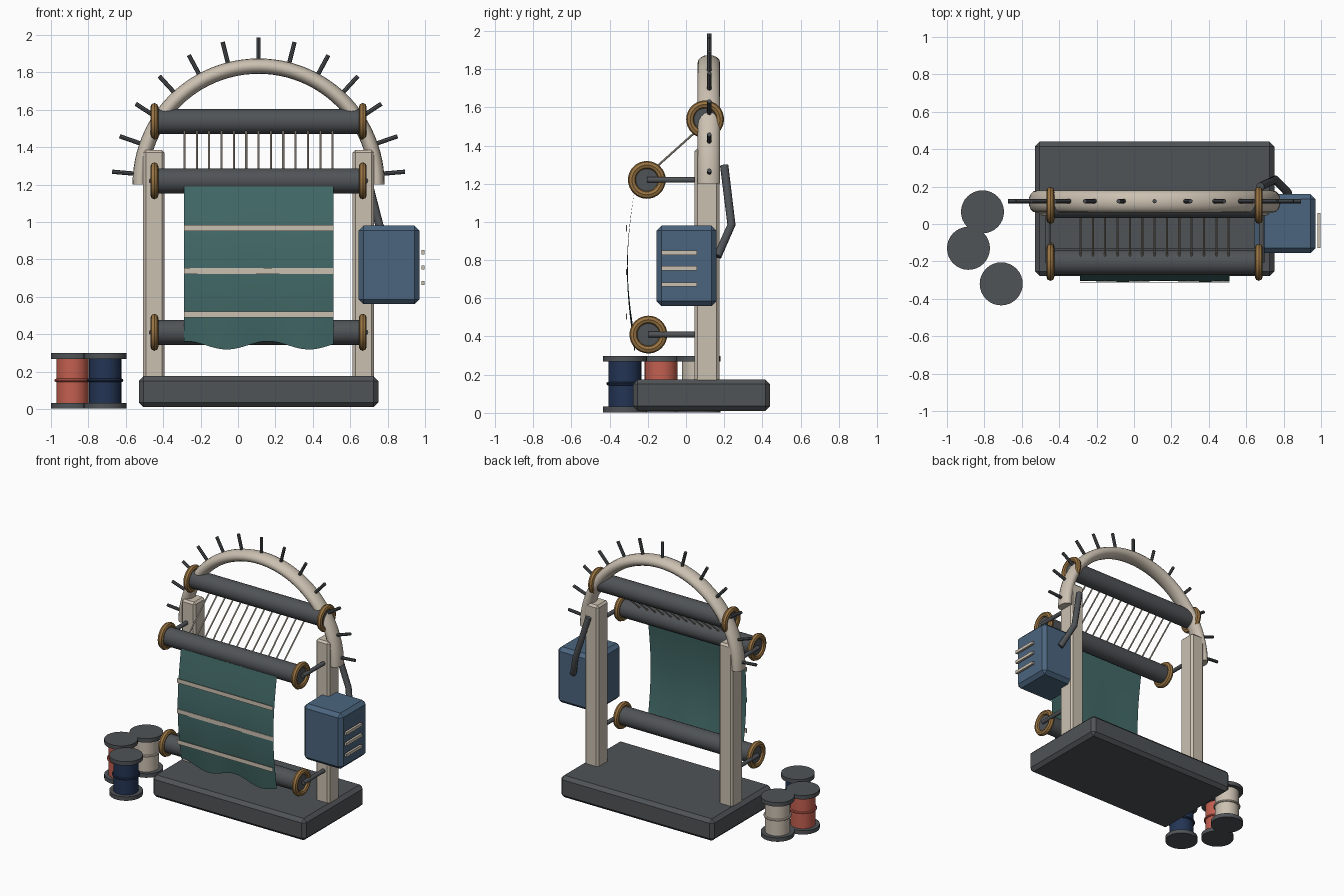
import bpy, bmesh, math
from mathutils import Vector, Matrix

if "Cube" in bpy.data.objects:
    bpy.data.objects.remove(bpy.data.objects["Cube"])


def mat(name, r, g, b):
    m = bpy.data.materials.new(name)
    m.diffuse_color = (r, g, b, 1)
    m.use_nodes = True
    m.node_tree.nodes["Principled BSDF"].inputs["Base Color"].default_value = m.diffuse_color
    return m


DARK = mat("dark_grey", 0.08, 0.087, 0.095)
CREAM = mat("cream", 0.60, 0.53, 0.44)
BRASS = mat("brass", 0.32, 0.175, 0.055)
TEAL = mat("teal_cloth", 0.055, 0.145, 0.14)
BLUE = mat("motor_blue", 0.07, 0.13, 0.21)
RED = mat("thread_red", 0.55, 0.115, 0.08)
NAVY = mat("thread_navy", 0.017, 0.035, 0.09)

CX = 0.11  # centre line of the loom


def finish(name, bm, material, smooth=True):
    bmesh.ops.recalc_face_normals(bm, faces=bm.faces)
    me = bpy.data.meshes.new(name)
    bm.to_mesh(me)
    bm.free()
    ob = bpy.data.objects.new(name, me)
    bpy.context.collection.objects.link(ob)
    me.materials.append(material)
    if smooth:
        bpy.context.view_layer.objects.active = ob
        bpy.ops.object.select_all(action='DESELECT')
        ob.select_set(True)
        bpy.ops.object.shade_smooth_by_angle(angle=math.radians(40))
    return ob


def box(name, lo, hi, material, bevel=0.0):
    lo, hi = Vector(lo), Vector(hi)
    bm = bmesh.new()
    bmesh.ops.create_cube(bm, size=1)
    bmesh.ops.scale(bm, vec=hi - lo, verts=bm.verts)
    bmesh.ops.translate(bm, vec=(lo + hi) / 2, verts=bm.verts)
    if bevel:
        bmesh.ops.bevel(bm, geom=bm.edges[:], offset=bevel, segments=1, affect='EDGES')
    return finish(name, bm, material, False)


def rod(name, a, b, r, material, sides=32):
    a, b = Vector(a), Vector(b)
    bm = bmesh.new()
    rot = (b - a).to_track_quat('Z', 'Y').to_matrix().to_4x4()
    bmesh.ops.create_cone(bm, cap_ends=True, segments=sides, radius1=r, radius2=r,
                          depth=(b - a).length,
                          matrix=Matrix.Translation((a + b) / 2) @ rot)
    return finish(name, bm, material)


def sweep(name, centres, ring_fn, sides, material, closed=False):
    """Tube through rings of points; ring_fn(i, angle) gives a point."""
    bm = bmesh.new()
    rings = [[bm.verts.new(ring_fn(i, 2 * math.pi * k / sides)) for k in range(sides)]
             for i in range(centres)]
    for i in range(centres if closed else centres - 1):
        p, q = rings[i], rings[(i + 1) % centres]
        for k in range(sides):
            bm.faces.new((p[k], p[(k + 1) % sides], q[(k + 1) % sides], q[k]))
    if not closed:
        bm.faces.new(rings[0])
        bm.faces.new(rings[-1])
    return finish(name, bm, material)


def torus(name, c, major, minor, axis, material, minor_sides=8):
    n = 32

    def pt(i, a):
        t = 2 * math.pi * i / n
        r = major + minor * math.cos(a)
        u, v, w = r * math.cos(t), r * math.sin(t), minor * math.sin(a)
        return Vector(c) + (Vector((w, u, v)) if axis == 'X' else Vector((u, v, w)))
    return sweep(name, n, pt, minor_sides, material, True)


# Base and posts
box("base", (-0.53, -0.278, 0.01), (0.75, 0.44, 0.175), DARK, 0.025)
for side, s in (("left", -1), ("right", 1)):
    x = CX + s * 0.56
    box(side + "_post", (x - 0.057, 0.045, 0.15), (x + 0.057, 0.175, 1.385), CREAM, 0.014)

# Half-round arch with oval section
N = 48


def arch_point(i, a):
    t = math.pi * i / N
    r = 0.633 + 0.041 * math.cos(a)
    return (CX + r * math.cos(t), 0.12 + 0.059 * math.sin(a), 1.2 + r * math.sin(t))


sweep("arch", N + 1, arch_point, 16, CREAM)

# Pegs radiating from the arch
for i in range(13):
    t = math.radians(5 + i * 170 / 12)
    d = Vector((math.cos(t), 0, math.sin(t)))
    c = Vector((CX, 0.122, 1.2))
    rod(f"peg_{i + 1}", c + d * 0.64, c + d * 0.786, 0.0115, DARK, 8)

# Rollers with brass rims, lower two carried on arms
for name, y, z in (("top", 0.1, 1.537), ("middle", -0.205, 1.22), ("bottom", -0.197, 0.41)):
    rod(name + "_roller", (CX - 0.56, y, z), (CX + 0.56, y, z), 0.067, DARK)
    for side, s in (("left", -1), ("right", 1)):
        x = CX + s * 0.557
        torus(f"{name}_{side}_rim", (x, y, z), 0.078, 0.021, 'X', BRASS)
        if name != "top":
            xa = CX + s * 0.572
            rod(f"{name}_{side}_arm", (xa, y, z), (xa, 0.07, z), 0.015, DARK, 12)

# Warp threads
for i in range(13):
    x = -0.286 + i * 0.066
    rod(f"warp_thread_{i + 1}", (x, -0.175, 1.27), (x, 0.065, 1.485), 0.0055, CREAM, 8)

# Hanging cloth: bulging sheet with a wavy hem
bm = bmesh.new()
nx, nz = 40, 28
grid = []
for j in range(nz + 1):
    t = j / nz
    row = []
    for i in range(nx + 1):
        x = -0.29 + 0.8 * i / nx
        w = math.cos(2 * math.pi * (x + 0.06) / 0.44)
        y = -0.266 - 0.041 * math.sin(math.pi * t) - 0.004 * t * w
        row.append(bm.verts.new((x, y, 1.19 - 0.85 * t - 0.022 * t ** 4 * w)))
    grid.append(row)
for j in range(nz):
    for i in range(nx):
        bm.faces.new((grid[j][i], grid[j + 1][i], grid[j + 1][i + 1], grid[j][i + 1]))
finish("cloth", bm, TEAL)

# Pale woven stripes
for i, z in enumerate((0.967, 0.737, 0.505)):
    box(f"cloth_stripe_{i + 1}", (-0.29, -0.313, z - 0.016), (0.51, -0.309, z + 0.016), CREAM)

# Motor box, vent bars and cable
box("motor_box", (0.645, -0.155, 0.56), (0.97, 0.16, 0.98), BLUE, 0.026)
for i, z in enumerate((0.838, 0.757, 0.673)):
    box(f"vent_bar_{i + 1}", (0.98, -0.128, z - 0.011), (0.997, 0.058, z + 0.011), CREAM)

cu = bpy.data.curves.new("cable", 'CURVE')
cu.dimensions = '3D'
cu.bevel_depth = 0.022
cu.bevel_resolution = 3
cu.use_fill_caps = True
sp = cu.splines.new('POLY')
path = [(0.675, 0.2, 1.295), (0.755, 0.238, 0.985), (0.825, 0.165, 0.82)]
sp.points.add(len(path) - 1)
for p, co in zip(sp.points, path):
    p.co = (*co, 1)
cu.materials.append(DARK)
bpy.context.collection.objects.link(bpy.data.objects.new("cable", cu))

# Thread spools
for name, x, y, m in (("cream", -0.81, 0.065, CREAM), ("red", -0.885, -0.13, RED),
                      ("navy", -0.71, -0.32, NAVY)):
    rod(name + "_spool_thread", (x, y, 0.02), (x, y, 0.28), 0.086, m)
    torus(name + "_spool_band", (x, y, 0.153), 0.088, 0.009, 'Z', m)
    for end, z in (("bottom", 0.003), ("top", 0.268)):
        rod(f"{name}_spool_{end}_flange", (x, y, z), (x, y, z + 0.03), 0.115, DARK)
